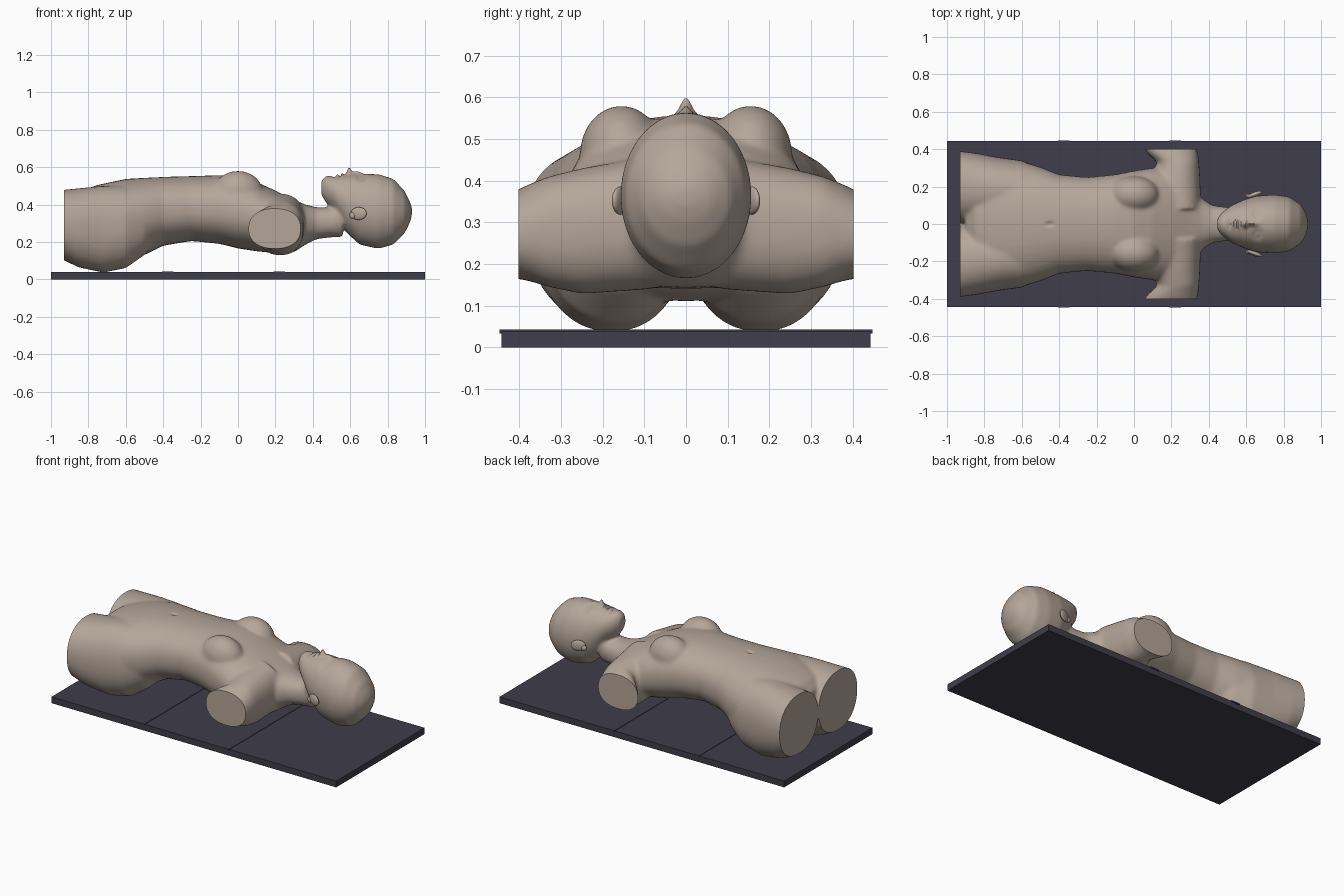
import bpy, bmesh, math
from mathutils import Vector, Matrix

cube = bpy.data.objects.get("Cube")
if cube:
    bpy.data.objects.remove(cube, do_unlink=True)


def material(name, rgb):
    m = bpy.data.materials.new(name)
    m.use_nodes = True
    m.diffuse_color = (*rgb, 1)
    m.node_tree.nodes["Principled BSDF"].inputs["Base Color"].default_value = (*rgb, 1)
    return m


skin = material("warm skin", (0.46, 0.38, 0.32))
slate = material("dark slate", (0.05, 0.047, 0.068))


def add_object(name, mesh, *mats):
    ob = bpy.data.objects.new(name, mesh)
    bpy.context.collection.objects.link(ob)
    for m in mats:
        mesh.materials.append(m)
    return ob


def bm_object(name, bm, *mats):
    bmesh.ops.recalc_face_normals(bm, faces=bm.faces)
    mesh = bpy.data.meshes.new(name)
    bm.to_mesh(mesh)
    bm.free()
    return add_object(name, mesh, *mats)


def smooth(ob):
    bpy.ops.object.select_all(action="DESELECT")
    ob.select_set(True)
    bpy.context.view_layer.objects.active = ob
    bpy.ops.object.shade_smooth_by_angle(angle=math.radians(40))


def box(name, x, width, depth, low, high):
    bm = bmesh.new()
    size = Matrix.Diagonal((width, depth, high - low, 1))
    bmesh.ops.create_cube(bm, size=1, matrix=Matrix.Translation((x, 0, (low + high) / 2)) @ size)
    return bm_object(name, bm, slate)


def loft(bm, rings, power=2.0, along_y=False, side=1, count=40):
    """Closed skin through rings of (station, centre, half width, low z, high z)."""
    loops = []
    for t, c, w, low, high in rings:
        loop = []
        for i in range(count):
            a = math.tau * i / count
            cs, sn = math.cos(a), math.sin(a)
            u = c + w * math.copysign(abs(cs) ** (2 / power), cs)
            z = (low + high) / 2 + (high - low) / 2 * math.copysign(abs(sn) ** (2 / power), sn)
            loop.append(bm.verts.new((u, t * side, z) if along_y else (t, u * side, z)))
        loops.append(loop)
    for a, b in zip(loops, loops[1:]):
        for i in range(count):
            j = (i + 1) % count
            bm.faces.new((a[i], a[j], b[j], b[i]))
    bm.faces.new(loops[0])
    bm.faces.new(loops[-1])


def ellipsoid(bm, centre, radii, turn=0):
    mat = Matrix.Translation(centre) @ Matrix.Rotation(turn, 4, "Z") @ Matrix.Diagonal((*radii, 1))
    bmesh.ops.create_uvsphere(bm, u_segments=32, v_segments=20, radius=1, matrix=mat)


# Board with two cross straps
box("board", 0, 2, 0.886, 0, 0.04)
for label, x in (("lower_strap", -0.375), ("upper_strap", 0.22)):
    box(label, x, 0.06, 0.894, 0.034, 0.043)

# Trunk and neck
bm = bmesh.new()
loft(bm, [(-.9, 0, .1, .22, .42), (-.85, 0, .25, .16, .47), (-.75, 0, .33, .13, .505),
          (-.6, 0, .335, .11, .537), (-.5, 0, .305, .13, .543), (-.4, 0, .265, .18, .548),
          (-.25, 0, .25, .205, .552), (-.1, 0, .265, .19, .557), (0, 0, .285, .165, .55),
          (.1, 0, .3, .15, .52), (.2, 0, .3, .14, .475), (.3, 0, .24, .145, .425),
          (.36, 0, .14, .185, .4), (.42, 0, .1, .215, .385), (.5, 0, .09, .225, .385),
          (.56, 0, .085, .225, .43)], 2.25)

# Head
loft(bm, [(.445, 0, .03, .45, .53), (.47, 0, .062, .41, .555), (.52, 0, .1, .36, .552),
          (.58, 0, .127, .25, .56), (.65, 0, .15, .185, .564), (.75, 0, .158, .163, .563),
          (.83, 0, .146, .185, .538), (.89, 0, .107, .245, .475), (.918, 0, .065, .3, .42),
          (.93, 0, .025, .34, .385)])

# Thighs, shoulder stumps and breasts
for s in (-1, 1):
    loft(bm, [(-.97, .2, .195, .12, .475), (-.85, .19, .19, .063, .487), (-.72, .178, .178, .036, .5),
              (-.6, .17, .17, .06, .5), (-.5, .155, .14, .13, .48), (-.42, .14, .08, .22, .4)],
         2.2, side=s)
    loft(bm, [(.08, .23, .13, .14, .46), (.25, .225, .128, .128, .43), (.33, .235, .113, .145, .41),
              (.38, .205, .135, .16, .39), (.44, .18, .15, .17, .36)],
         2.3, along_y=True, side=s)
    ellipsoid(bm, (0, s * .155, .462), (.135, .1, .118))

# Fuse the parts into one skin
rough = bm_object("rough_body", bm)
remesh = rough.modifiers.new("Fuse", "REMESH")
remesh.mode = "VOXEL"
remesh.voxel_size = 0.008
relax = rough.modifiers.new("Relax", "SMOOTH")
relax.factor = 0.5
relax.iterations = 22
graph = bpy.context.evaluated_depsgraph_get()
fused = bpy.data.meshes.new_from_object(rough.evaluated_get(graph))
bpy.data.objects.remove(rough, do_unlink=True)
fused.name = "body"

# Face and belly relief: x, y, height, spread in x, spread in y
relief = [(.594, 0, .036, .014, .018),    # nose tip
          (.632, 0, .018, .028, .012),    # nose bridge
          (.557, 0, .012, .008, .03),     # upper lip
          (.532, 0, .010, .008, .026),    # lower lip
          (.545, 0, -.008, .005, .035),   # mouth line
          (.513, 0, -.006, .009, .03),    # chin crease
          (.66, .057, -.016, .02, .026),  # eye sockets
          (.66, .057, .012, .010, .016),  # eyelids
          (-.45, 0, -.012, .02, .01)]     # navel
bm = bmesh.new()
bm.from_mesh(fused)
bm.normal_update()
for v in bm.verts:
    if v.normal.z > 0.15 and v.co.z > 0.4:
        x, y = v.co.x, abs(v.co.y)
        v.co.z += sum(h * math.exp(-((x - cx) / sx) ** 2 - ((y - cy) / sy) ** 2)
                      for cx, cy, h, sx, sy in relief)

# Flat cuts at the thighs and arms
for point, normal in (((-.93, 0, 0), (-1, 0, 0)), ((0, .402, 0), (0, 1, 0)), ((0, -.402, 0), (0, -1, 0))):
    bmesh.ops.bisect_plane(bm, geom=bm.verts[:] + bm.edges[:] + bm.faces[:],
                           plane_co=point, plane_no=normal, clear_outer=True)
    bmesh.ops.holes_fill(bm, edges=[e for e in bm.edges if e.is_boundary], sides=0)

# Small dark patch on the upper belly
bm.normal_update()
for f in bm.faces:
    c = f.calc_center_median()
    f.material_index = 0
    if f.normal.z > 0.5:
        spots = ((-.205, .025, .02), (-.17, .03, .016), (-.13, .04, .023))
        if any(math.hypot(c.x - x, c.y - y) < r for x, y, r in spots):
            f.material_index = 1
bm.to_mesh(fused)
bm.free()
fused.materials.clear()
smooth(add_object("body", fused, skin, slate))

# Ears
for label, s in (("left_ear", 1), ("right_ear", -1)):
    bm = bmesh.new()
    ellipsoid(bm, (.645, s * .158, .352), (.045, .013, .034), s * .35)
    ellipsoid(bm, (.615, s * .15, .342), (.02, .012, .018))
    smooth(bm_object(label, bm, skin))
